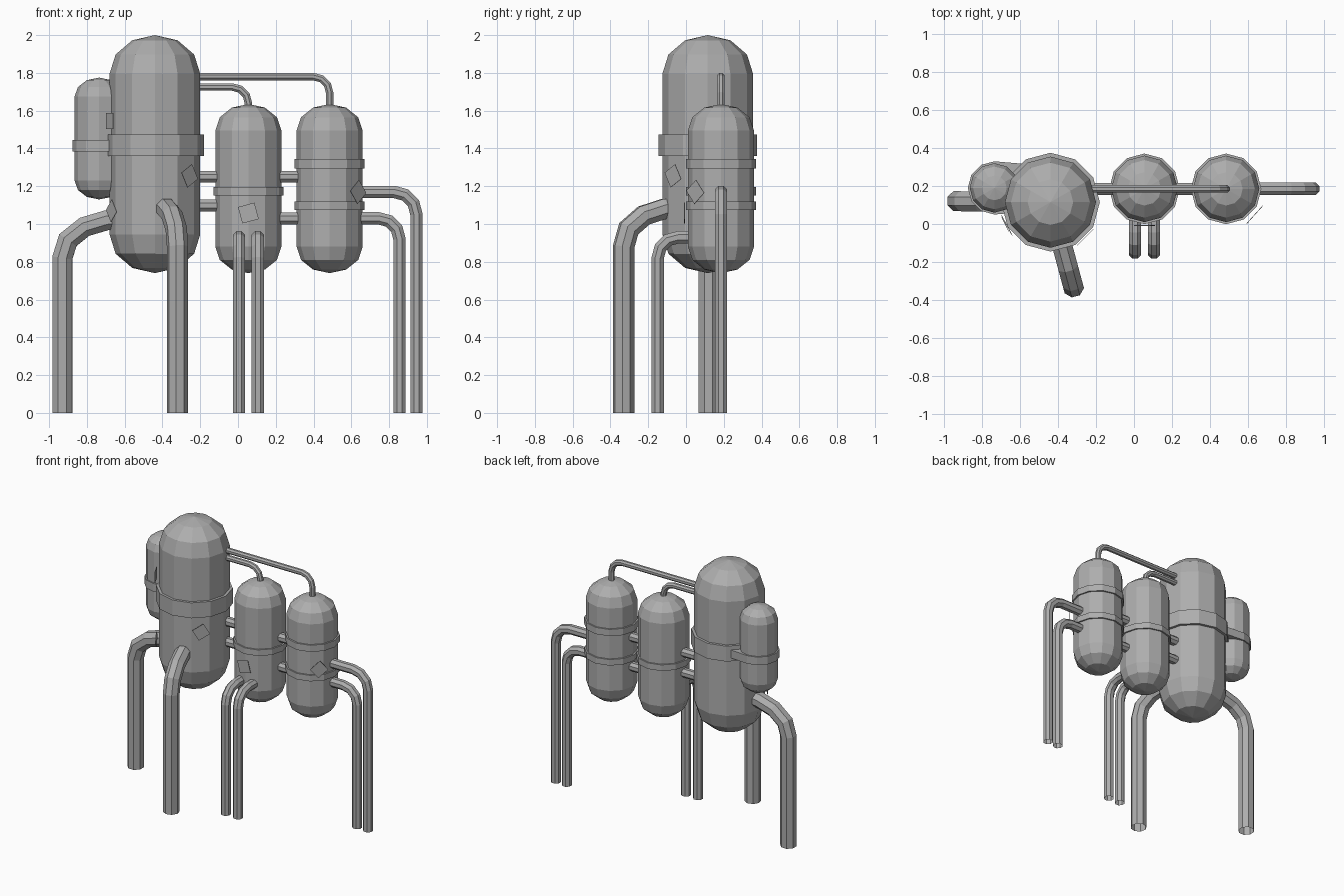
import bpy, bmesh
from math import sin, cos, pi, radians
from mathutils import Vector, Matrix

cube = bpy.data.objects.get("Cube")
if cube:
    bpy.data.objects.remove(cube)

metal = bpy.data.materials.new("grey_metal")
metal.use_nodes = True
GREY = (0.42, 0.42, 0.42, 1)
metal.diffuse_color = GREY
metal.node_tree.nodes["Principled BSDF"].inputs["Base Color"].default_value = GREY


def finish(name, bm, fix_normals=True):
    if fix_normals:
        bmesh.ops.recalc_face_normals(bm, faces=bm.faces)
    mesh = bpy.data.meshes.new(name)
    bm.to_mesh(mesh)
    bm.free()
    mesh.materials.append(metal)
    obj = bpy.data.objects.new(name, mesh)
    bpy.context.collection.objects.link(obj)
    return obj


def tank(name, centre, radius, low, high, dome):
    """Twelve-sided capsule spun from a half profile."""
    arc = [i * pi / 6 for i in range(4)]
    profile = [(radius * sin(a), low + dome * (1 - cos(a))) for a in arc]
    profile += [(radius * sin(a), high - dome * (1 - cos(a))) for a in reversed(arc)]
    bm = bmesh.new()
    verts = [bm.verts.new((r, 0, z)) for r, z in profile]
    edges = [bm.edges.new(pair) for pair in zip(verts, verts[1:])]
    bmesh.ops.spin(bm, geom=verts + edges, cent=(0, 0, 0), axis=(0, 0, 1),
                   angle=2 * pi, steps=12)
    bmesh.ops.remove_doubles(bm, verts=bm.verts, dist=0.0005)
    bmesh.ops.translate(bm, verts=bm.verts, vec=(*centre, 0))
    finish(name, bm)


def band(name, centre, radius, low, high):
    bm = bmesh.new()
    bmesh.ops.create_cone(bm, cap_ends=True, segments=12, radius1=radius,
                          radius2=radius, depth=high - low)
    bmesh.ops.translate(bm, verts=bm.verts, vec=(*centre, (low + high) / 2))
    return finish(name, bm)


def pipe(name, points, radius):
    """Open eight-sided tube along a path, mitred at each corner."""
    pts = [Vector(p) for p in points]
    dirs = [(b - a).normalized() for a, b in zip(pts, pts[1:])]
    side = dirs[0].cross(Vector((0, 0, 1))).normalized()
    bm = bmesh.new()
    rings = []
    for i, p in enumerate(pts):
        before, after = dirs[max(i - 1, 0)], dirs[min(i, len(dirs) - 1)]
        along = (before + after).normalized()
        up = side.cross(along) / along.dot(before)
        rings.append([bm.verts.new(p + radius * (cos(a) * side + sin(a) * up))
                      for a in [(k + 0.5) * pi / 4 for k in range(8)]])
    for a, b in zip(rings, rings[1:]):
        for k in range(8):
            n = (k + 1) % 8
            bm.faces.new((a[k], a[n], b[n], b[k]))
    finish(name, bm)


def elbow(name, start, corner, end, bend, radius, steps=3):
    """Pipe that runs from start to corner, rounds it and goes on to end."""
    start, corner, end = Vector(start), Vector(corner), Vector(end)
    d1, d2 = (corner - start).normalized(), (end - corner).normalized()
    hub = corner + bend * (d2 - d1)
    arc = [hub + bend * (d1 * sin(t) - d2 * cos(t))
           for t in [i * pi / 2 / steps for i in range(steps + 1)]]
    pipe(name, [start, *arc, end], radius)


def plate(name, centre, radius, angle, z, size, roll):
    """Thin label standing just off a tank wall."""
    bm = bmesh.new()
    bmesh.ops.create_cube(bm, size=1)
    bmesh.ops.scale(bm, verts=bm.verts, vec=(0.003, size, size))
    turn = Matrix.Rotation(radians(angle), 4, 'Z')
    spot = Matrix.Translation((*centre, z)) @ turn @ Matrix.Translation((radius, 0, 0))
    bm.transform(spot @ Matrix.Rotation(radians(roll), 4, 'X'))
    finish(name, bm)


MAIN, MID, END, SMALL = (-0.44, 0.115), (0.055, 0.185), (0.485, 0.185), (-0.735, 0.19)
Y = 0.185

# Tanks
tank("main_tank", MAIN, 0.24, 0.74, 2.0, 0.205)
tank("middle_tank", MID, 0.175, 0.74, 1.635, 0.14)
tank("end_tank", END, 0.175, 0.74, 1.635, 0.14)
tank("small_tank", SMALL, 0.13, 1.13, 1.775, 0.1)

# Bands around the tanks
band("main_band", MAIN, 0.26, 1.36, 1.475)
band("middle_band", MID, 0.186, 1.15, 1.195)
band("end_band_upper", END, 0.186, 1.295, 1.345)
band("end_band_lower", END, 0.186, 1.075, 1.12)

# Strap holding the small tank to the main one: a band stretched on one side
strap = band("small_tank_strap", SMALL, 0.14, 1.385, 1.445)
for v in strap.data.vertices:
    if v.co.x > SMALL[0] + 0.01:
        v.co.x += 0.15

# Thin pipes over the top
elbow("top_pipe_long", (-0.32, Y, 1.78), (0.485, Y, 1.78), (0.485, Y, 1.6), 0.085, 0.021)
elbow("top_pipe_short", (-0.32, Y, 1.725), (0.055, Y, 1.725), (0.055, Y, 1.6), 0.085, 0.021)

# Straight connectors between tanks
for label, x0, x1, heights in (("main_connector", -0.35, 0.0, (1.25, 1.098)),
                               ("end_connector", 0.1, 0.43, (1.25, 1.03))):
    for z, level in zip(heights, ("upper", "lower")):
        pipe(f"{label}_{level}", [(x0, Y, z), (x1, Y, z)], 0.034)

# Bent pipe legs
elbow("end_leg_outer", (0.5, Y, 1.17), (0.945, Y, 1.17), (0.945, Y, 0), 0.12, 0.035)
elbow("end_leg_inner", (0.5, Y, 1.03), (0.855, Y, 1.03), (0.855, Y, 0), 0.11, 0.035)
for x, side in ((0.005, "right"), (0.105, "left")):
    elbow(f"middle_leg_{side}", (x, 0.15, 0.93), (x, -0.15, 0.93), (x, -0.15, 0), 0.11, 0.035)

# Heavy legs under the main tank, rising slightly into its wall
for name, foot, top in (("main_leg_front", (-0.32, -0.33), 1.085),
                        ("main_leg_side", (-0.93, 0.12), 1.025)):
    path = []
    for t, drop in ((0.6, 0), (0.48, 0.005), (0.24, 0.04), (0.06, 0.11), (0, 0.205)):
        x, y = Vector(foot).lerp(Vector(MAIN), t)
        path.append((x, y, top - drop))
    pipe(name, path + [(*foot, 0)], 0.057)

# Label plates
plate("main_plate_front", MAIN, 0.26, 315, 1.255, 0.09, 30)
plate("main_plate_low", MAIN, 0.26, 208, 1.07, 0.085, 40)
plate("main_plate_high", MAIN, 0.265, 206, 1.545, 0.085, 0)
plate("middle_plate", MID, 0.193, 270, 1.058, 0.09, 15)
plate("end_plate", END, 0.203, 318, 1.17, 0.09, 40)
